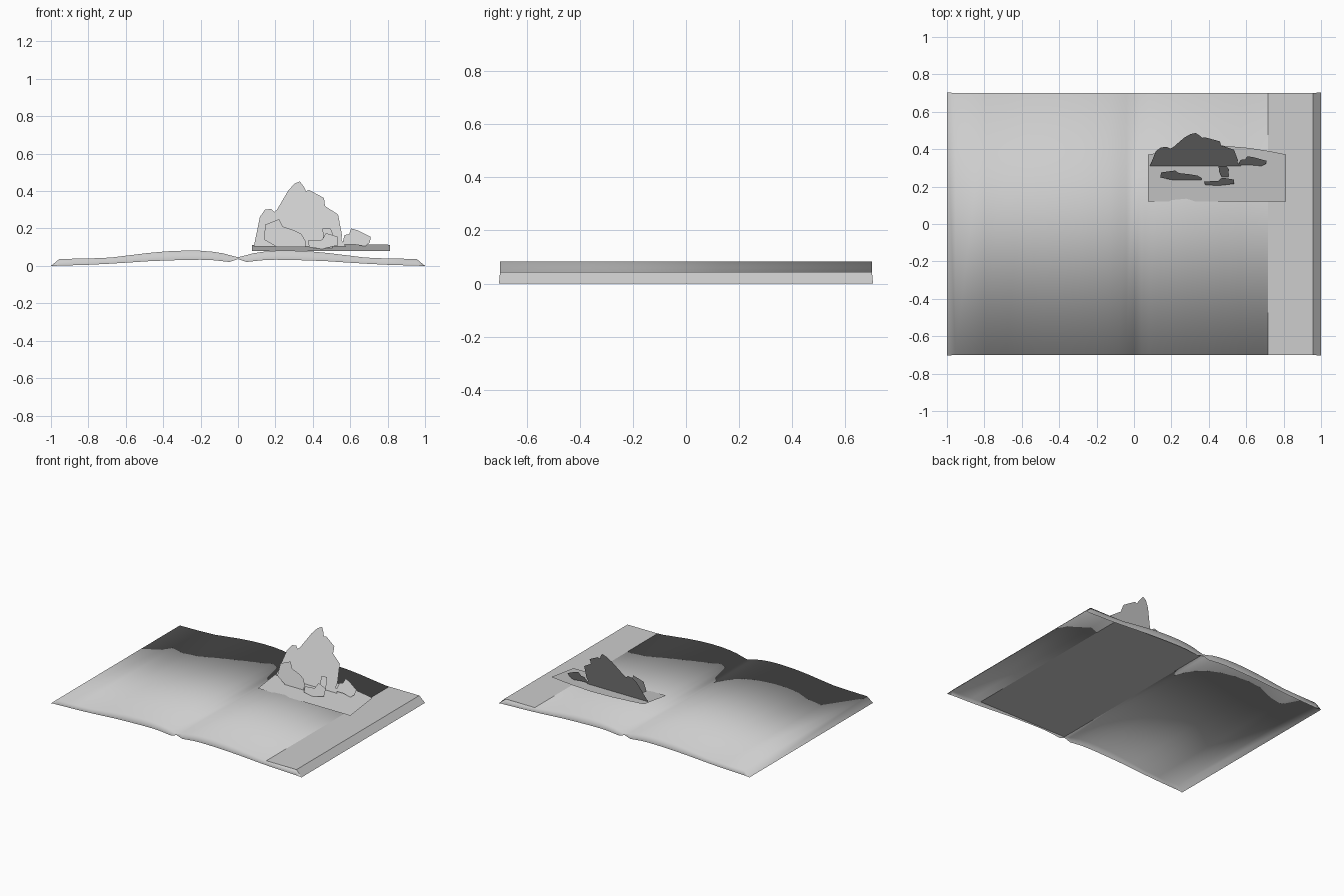
import bpy, bmesh
from mathutils import Vector

if "Cube" in bpy.data.objects:
    bpy.data.objects.remove(bpy.data.objects["Cube"])

paper = bpy.data.materials.new("paper_grey")
paper.diffuse_color = (0.61, 0.61, 0.61, 1)
paper.use_nodes = True
paper.node_tree.nodes["Principled BSDF"].inputs["Base Color"].default_value = paper.diffuse_color
UP, FRONT = Vector((0, 0, 1)), Vector((0, -1, 0))


def finish(bm, name):
    mesh = bpy.data.meshes.new(name)
    bm.to_mesh(mesh)
    bm.free()
    mesh.materials.append(paper)
    obj = bpy.data.objects.new(name, mesh)
    bpy.context.collection.objects.link(obj)
    return obj


def add_face(bm, verts, facing):
    face = bm.faces.new(verts)
    face.normal_update()
    if face.normal.dot(facing) < 0:
        face.normal_flip()
    return face


# Curved pages: half profile as (top x, top z, skirt x, skirt z), spine to outer edge
HALF = [(0, .046, 0, .036), (.04, .056, .045, .021), (.08, .067, .09, .026),
        (.13, .075, .14, .031), (.2, .081, .2, .033), (.28, .082, .28, .032),
        (.38, .078, .38, .029), (.48, .069, .48, .025), (.57, .058, .57, .019),
        (.68, .0445, .68, .012), (.79, .040, .8, .006), (.955, .037, .96, .001)]
profile = [(-a, b, -c, d) for a, b, c, d in reversed(HALF[1:])] + HALF

# An open-bottomed sheet with a skirt along its front and back, softly shaded throughout
bm = bmesh.new()
rows = [[bm.verts.new(p) for p in
         ((xb, -.7, zb), (xt, -.7, zt), (xt, .7, zt), (xb, .7, zb))]
        for xt, zt, xb, zb in profile]
for r, s in zip(rows, rows[1:]):
    for i, facing in enumerate((FRONT, UP, -FRONT)):
        add_face(bm, (r[i], r[i + 1], s[i + 1], s[i]), facing)
# Sloping outer edges
for side, r in ((-1, rows[0]), (1, rows[-1])):
    a, b = (bm.verts.new((side, y, 0)) for y in (-.704, .704))
    add_face(bm, (r[1], r[2], b, a), UP)
    add_face(bm, (r[0], r[1], a), FRONT)
    add_face(bm, (r[3], r[2], b), -FRONT)
for f in bm.faces:
    f.smooth = True
finish(bm, "curved_pages")

# Flat page running through the right half, with its sloping edge
bm = bmesh.new()
edges = [[bm.verts.new((x, s * y, z)) for s in (-1, 1)]
         for x, y, z in ((.005, .7, .043), (.957, .7, .043), (1, .704, 0))]
for (a, b), (c, d) in zip(edges, edges[1:]):
    add_face(bm, (a, c, d, b), UP)
finish(bm, "flat_page")


# Paper cutouts: flat outlines
def cutout(name, points, facing):
    bm = bmesh.new()
    add_face(bm, [bm.verts.new(p) for p in points], facing)
    finish(bm, name)


def standing(name, outline, y0, z0, lean):
    cutout(name, [(x, y0 + lean * (z - z0), z) for x, z in outline], FRONT)


# Card lying tilted on the right page
card = [(.075, .12), (.813, .12), (.813, .372), (.71, .392), (.61, .407),
        (.46, .42), (.3, .41), (.17, .39), (.075, .37)]
cutout("base_card", [(x, y, .08 + .13 * (y - .12)) for x, y in card], UP)

# Leaning pop-up pieces
standing("mountain", [
    (.085, .105), (.117, .262), (.144, .30), (.176, .305), (.193, .288), (.208, .30),
    (.267, .40), (.30, .438), (.33, .452), (.353, .422), (.363, .40), (.38, .406),
    (.46, .363), (.465, .32), (.535, .275), (.556, .165), (.552, .14), (.575, .105)],
    .31, .105, .51)
standing("right_rock", [
    (.565, .115), (.56, .13), (.57, .165), (.595, .17), (.605, .20), (.64, .19),
    (.71, .155), (.705, .125), (.68, .105), (.62, .115)], .31, .105, .55)
standing("left_rock", [
    (.14, .14), (.145, .22), (.22, .25), (.24, .21), (.30, .19), (.34, .17),
    (.36, .135), (.36, .10), (.21, .10)], .235, .10, .34)
standing("front_rock", [
    (.38, .10), (.375, .135), (.45, .14), (.47, .175), (.49, .17), (.535, .155),
    (.535, .11), (.45, .09)], .205, .09, .5)
standing("small_post", [
    (.47, .097), (.455, .15), (.452, .20), (.495, .20), (.507, .17), (.505, .097)],
    .25, .097, .58)
